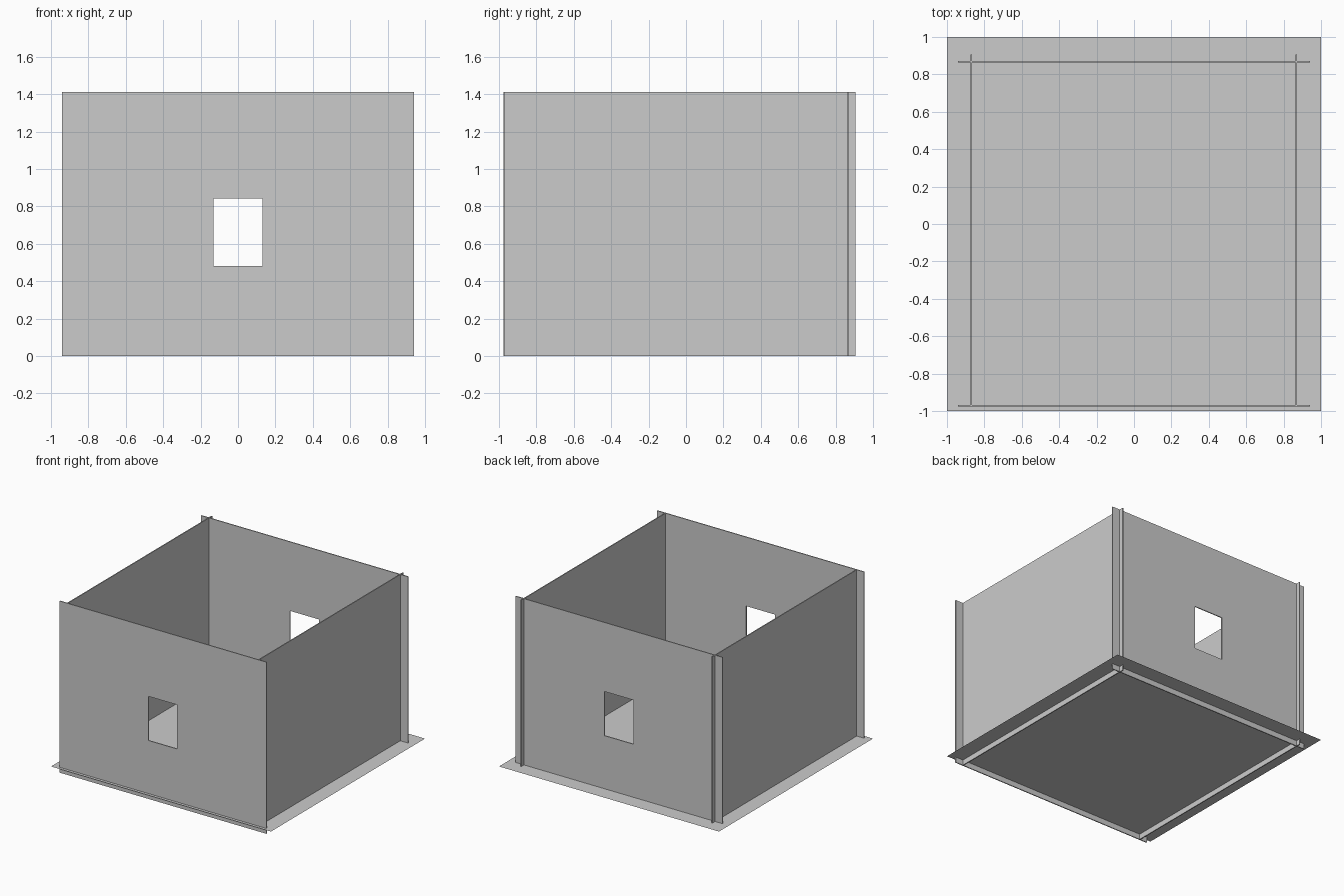
import bpy
import bmesh

if "Cube" in bpy.data.objects:
    bpy.data.objects.remove(bpy.data.objects["Cube"])

T = 0.008            # panel thickness
H = 1.41             # wall height
FLOOR_Z = 0.044


def panel(name, us, vs, place, hole=False, thick=T):
    """Flat sheet on a grid of us x vs; place(u, v) gives the 3D point."""
    bm = bmesh.new()
    grid = [[bm.verts.new(place(u, v)) for v in vs] for u in us]
    for i in range(len(us) - 1):
        for j in range(len(vs) - 1):
            if hole and (i, j) == (1, 1):
                continue
            bm.faces.new((grid[i][j], grid[i + 1][j],
                          grid[i + 1][j + 1], grid[i][j + 1]))
    me = bpy.data.meshes.new(name)
    bm.to_mesh(me)
    bm.free()
    ob = bpy.data.objects.new(name, me)
    bpy.context.collection.objects.link(ob)
    if thick:
        mod = ob.modifiers.new("thickness", 'SOLIDIFY')
        mod.thickness = thick
        mod.offset = 0
    return ob


# Floor sheet, raised slightly above the wall bottoms
panel("floor", (-1, 1), (-1, 1), lambda u, v: (u, v, FLOOR_Z), thick=0)

# Front and back walls with a window opening
for name, y in (("front_wall", -0.971), ("back_wall", 0.867)):
    panel(name, (-0.94, -0.132, 0.13, 0.94), (0, 0.48, 0.843, H),
          lambda u, v, y=y: (u, y, v), hole=True)

# Side walls, running past the back wall
for name, x in (("left_wall", -0.871), ("right_wall", 0.867)):
    panel(name, (-0.971, 0.905), (0, H), lambda u, v, x=x: (x, u, v))
